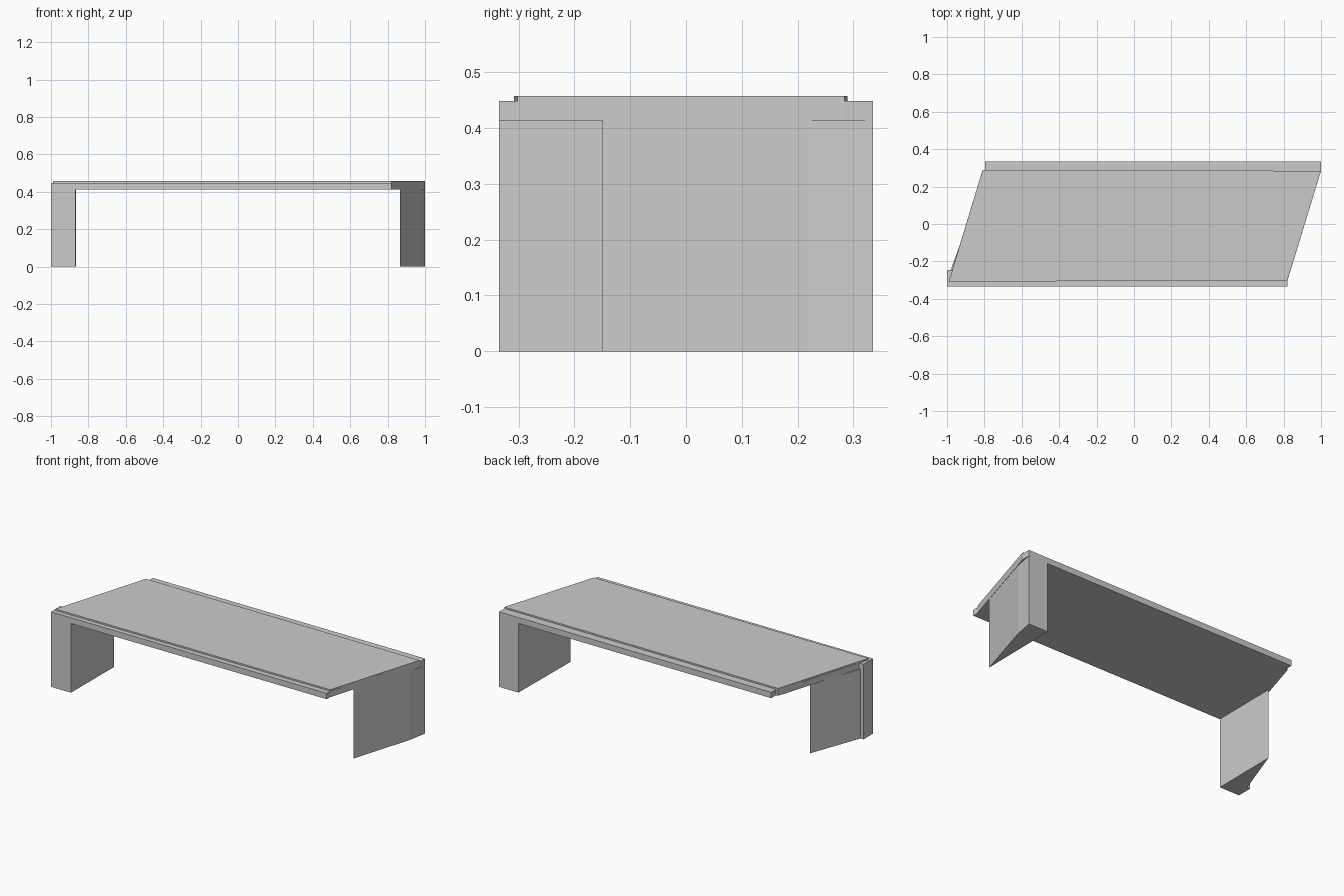
import bpy
import bmesh

if "Cube" in bpy.data.objects:
    bpy.data.objects.remove(bpy.data.objects["Cube"])


def prism(name, outline, z0, z1):
    """Extrude a counter-clockwise plan outline from z0 up to z1."""
    bm = bmesh.new()
    base = bm.faces.new([bm.verts.new((x, y, z0)) for x, y in outline])
    result = bmesh.ops.extrude_face_region(bm, geom=[base], use_keep_orig=True)
    for v in result["geom"]:
        if isinstance(v, bmesh.types.BMVert):
            v.co.z = z1
    bmesh.ops.recalc_face_normals(bm, faces=bm.faces)
    mesh = bpy.data.meshes.new(name)
    bm.to_mesh(mesh)
    bm.free()
    obj = bpy.data.objects.new(name, mesh)
    bpy.context.collection.objects.link(obj)
    return obj


UNDERSIDE, LEDGE, TOP = 0.413, 0.448, 0.457

# Skewed bridge slab, including the low ledges along both long edges
prism("deck_slab", [
    (-1.0, -0.335), (0.82, -0.335), (0.82, -0.304), (1.0, 0.284),
    (1.0, 0.335), (-0.797, 0.335), (-0.797, 0.289), (-0.81, 0.289),
    (-0.972, -0.245), (-1.0, -0.245)], UNDERSIDE, LEDGE)

# Raised roadway between the ledges
prism("roadway", [
    (-0.99, -0.308), (0.82, -0.302), (1.0, 0.284), (-0.81, 0.289)],
    LEDGE, TOP)

# Wedge-shaped abutments under the two acute corners
prism("left_abutment", [
    (-1.0, -0.335), (-0.869, -0.335), (-0.866, 0.066),
    (-0.98, -0.245), (-1.0, -0.245)], 0, UNDERSIDE)
prism("right_abutment", [
    (0.866, -0.15), (0.978, 0.218), (1.0, 0.335), (0.872, 0.335)],
    0, UNDERSIDE)
